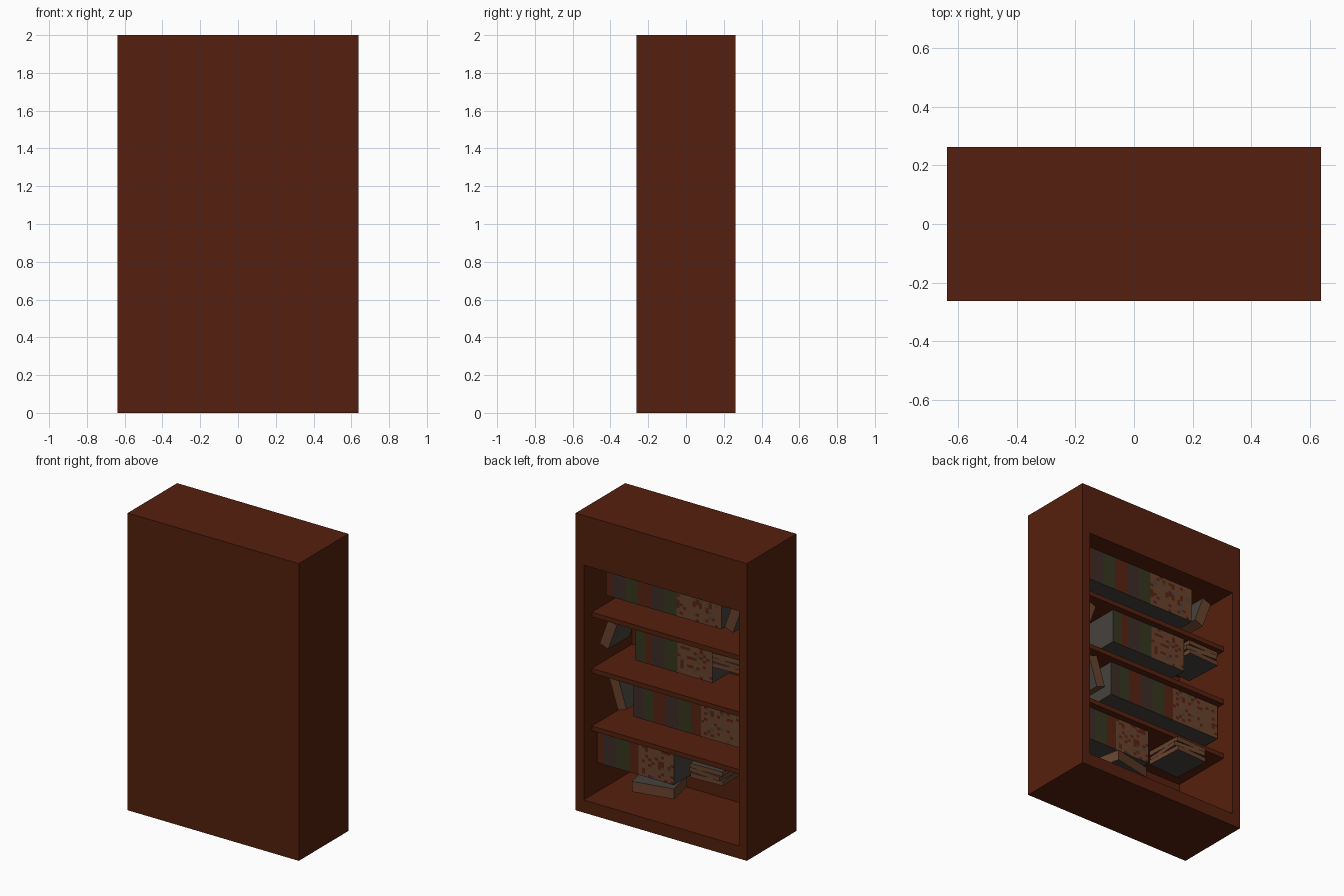
import bpy, bmesh, math, random
from mathutils import Matrix, Vector

if "Cube" in bpy.data.objects:
    bpy.data.objects.remove(bpy.data.objects["Cube"])

random.seed(4)


def mat(name, rgb):
    m = bpy.data.materials.new(name)
    m.diffuse_color = (*rgb, 1)
    m.use_nodes = True
    m.node_tree.nodes["Principled BSDF"].inputs["Base Color"].default_value = m.diffuse_color
    return m


WOOD = mat("red_brown_wood", (0.091, 0.0144, 0.0044))
RED = mat("russet_cover", (0.095, 0.016, 0.006))
PLUM = mat("plum_grey_cover", (0.048, 0.025, 0.020))
GREEN = mat("olive_green_cover", (0.035, 0.037, 0.013))
TAN = mat("tan_cover", (0.140, 0.055, 0.026))
GREY = mat("dark_grey_cover", (0.062, 0.056, 0.048))
PALETTE = {"R": 0, "P": 1, "G": 2, "T": 3, "D": 4}
BOOK_MATS = [RED, PLUM, GREEN, TAN, GREY]


def finish(name, bm, mats):
    bmesh.ops.recalc_face_normals(bm, faces=bm.faces)
    me = bpy.data.meshes.new(name)
    bm.to_mesh(me)
    bm.free()
    for m in mats:
        me.materials.append(m)
    ob = bpy.data.objects.new(name, me)
    bpy.context.collection.objects.link(ob)
    return ob


def cube(bm, size, centre, rot=Matrix.Identity(4)):
    mx = Matrix.Translation(centre) @ rot @ Matrix.Diagonal((*size, 1))
    return bmesh.ops.create_cube(bm, size=1, matrix=mx)["verts"]


# Case: solid box with an opening sunk into the +y face
W, D, H = 1.274, 0.526, 2.0
OX, OZ0, OZ1, BACK = 0.577, 0.085, 1.665, -0.25
bm = bmesh.new()
cube(bm, (W, D, H), (0, 0, H / 2))
face = max(bm.faces, key=lambda f: f.calc_center_median().y)
bmesh.ops.inset_region(bm, faces=[face], thickness=0.06)
for v in face.verts:
    v.co.x = math.copysign(OX, v.co.x)
    v.co.z = OZ1 if v.co.z > 1 else OZ0
new = bmesh.ops.extrude_discrete_faces(bm, faces=[face])["faces"][0]
for v in new.verts:
    v.co.y = BACK
finish("bookcase_shell", bm, [WOOD])

# Shelves
SHELF_Y = 0.177
for i, z in enumerate((1.316, 0.938, 0.550)):
    bm = bmesh.new()
    cube(bm, (2 * OX, SHELF_Y - BACK, 0.032), (0, (SHELF_Y + BACK) / 2, z - 0.016))
    finish(f"shelf_{i + 1}", bm, [WOOD])

# Rows of books: grey block whose spine side is striped in cells
CELL, ROWS, FRONT, DEPTH = 0.0239, 12, 0.134, 0.225


def book_row(name, x0, z0, z1, stripes):
    cols = "".join(c * n for c, n in stripes)
    w, h = len(cols) * CELL, (z1 - z0) / ROWS
    bm = bmesh.new()
    cube(bm, (w, DEPTH, z1 - z0), (x0 - w / 2, FRONT - DEPTH / 2, (z0 + z1) / 2))
    for f in bm.faces:
        f.material_index = PALETTE["D"]
    bmesh.ops.delete(bm, geom=[max(bm.faces, key=lambda f: f.calc_center_median().y)],
                     context="FACES_ONLY")
    for i, c in enumerate(cols):
        for j in range(ROWS):
            xa, za = x0 - i * CELL, z0 + j * h
            xb, zb = xa - CELL, za + h
            f = bm.faces.new([bm.verts.new((x, FRONT, z))
                              for x, z in ((xa, za), (xb, za), (xb, zb), (xa, zb))])
            r = random.random()
            worn = c == "T" and r < 0.24
            f.material_index = PALETTE[("D" if r < 0.04 else "R") if worn else c]
    bmesh.ops.remove_doubles(bm, verts=bm.verts, dist=0.0005)
    finish(name, bm, BOOK_MATS)


LONG = [("R", 2), ("P", 4), ("G", 4), ("R", 4), ("P", 4), ("G", 4), ("T", 14)]
book_row("book_row_1", 0.503, 1.434, 1.662, LONG)
book_row("book_row_2", 0.282, 1.055, 1.283,
         [("G", 3), ("R", 2), ("P", 4), ("G", 4), ("T", 11)])
book_row("book_row_3", 0.297, 0.672, 0.904,
         [("P", 3), ("G", 3), ("R", 4), ("P", 4), ("G", 4), ("R", 3), ("T", 15)])
book_row("book_row_4", 0.570, 0.290, 0.516,
         [("R", 2), ("P", 4), ("G", 4), ("R", 3), ("T", 11)])


# Single books: tan edges, grey covers on the two broad sides
def book(name, size, centre, tilt=0, turn=0):
    rot = Matrix.Rotation(math.radians(turn), 4, "Z") @ Matrix.Rotation(math.radians(tilt), 4, "Y")
    bm = bmesh.new()
    cube(bm, size, centre, rot)
    thin = min(range(3), key=lambda k: size[k])
    axis = rot.to_3x3() @ Vector([float(k == thin) for k in range(3)])
    bm.normal_update()
    for f in bm.faces:
        f.material_index = PALETTE["D" if abs(f.normal.dot(axis)) > 0.9 else "T"]
    finish(name, bm, BOOK_MATS)


# Leaning books
LEAN = (0.068, DEPTH, 0.19)
MID_Y = FRONT - DEPTH / 2
book("leaning_book_top", LEAN, (-0.445, MID_Y, 1.535), tilt=-20)
book("leaning_book_second", LEAN, (0.485, MID_Y, 1.175), tilt=-20)
book("leaning_book_third", (0.068, DEPTH, 0.21), (0.413, MID_Y, 0.795), tilt=18)

# Flat stacks, each book turned a little
for row, (x, y, z) in enumerate(((-0.425, 0.03, 1.18), (-0.29, 0.075, 0.42))):
    for k, turn in enumerate((3, -4, 2)):
        book(f"stacked_book_{row + 1}_{k + 1}", (0.235, 0.26, 0.030),
             (x, y, z + 0.015 + 0.032 * k), turn=turn)

# Fallen book near the floor
book("fallen_book", (0.28, 0.20, 0.07), (0.16, 0.055, 0.225), turn=12)
